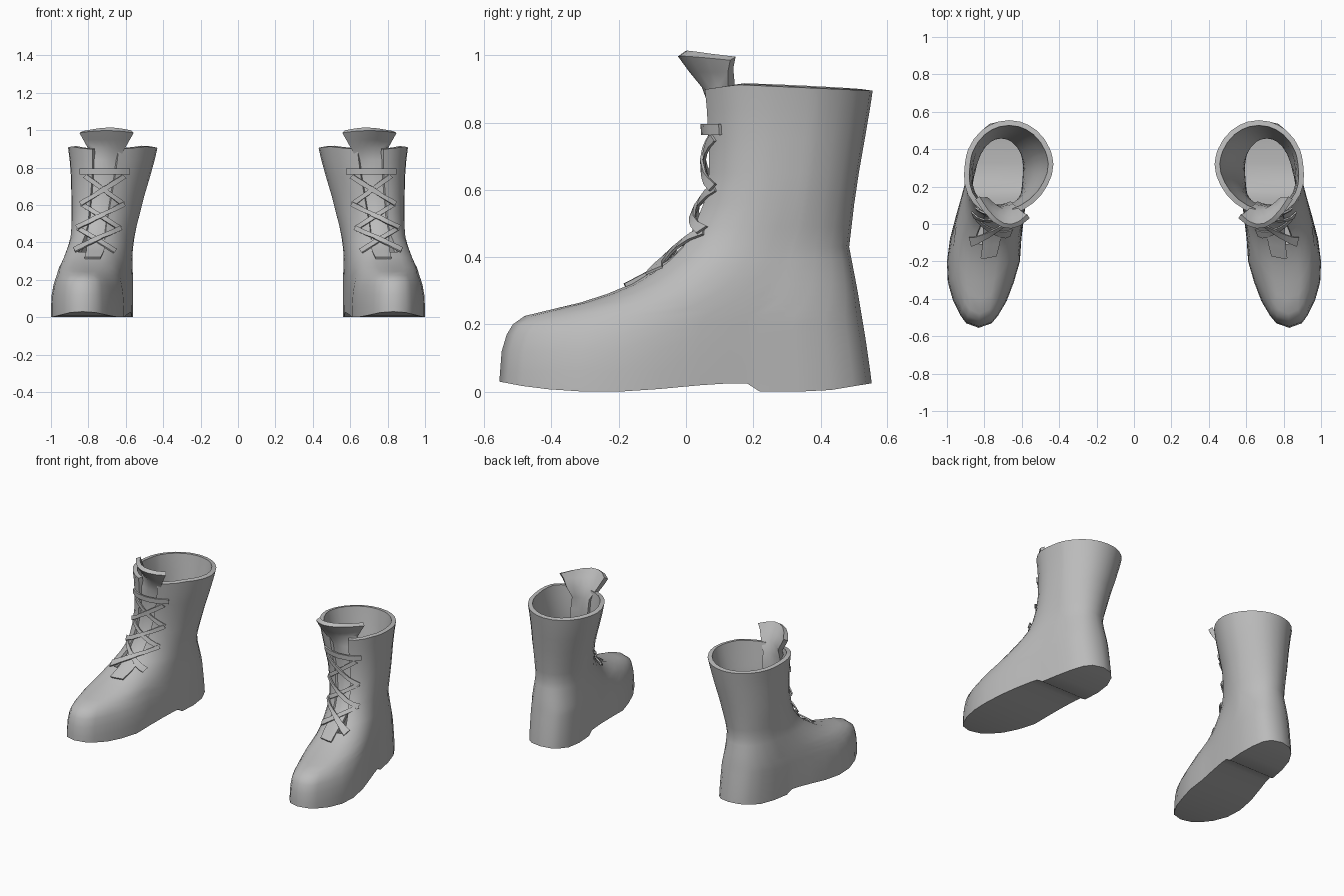
import bpy, bmesh, math
from mathutils import Vector
from mathutils.bvhtree import BVHTree

old = bpy.data.objects.get("Cube")
if old:
    bpy.data.objects.remove(old, do_unlink=True)

grey = bpy.data.materials.new("plain grey")
grey.use_nodes = True
grey.diffuse_color = (0.5, 0.5, 0.5, 1)
grey.node_tree.nodes["Principled BSDF"].inputs["Base Color"].default_value = (0.5, 0.5, 0.5, 1)


def lerp_table(table, v):
    """Linear interpolation in a short table of (key, value) pairs."""
    if v <= table[0][0]:
        return table[0][1]
    for (a, p), (b, q) in zip(table, table[1:]):
        if v <= b:
            return p + (q - p) * (v - a) / (b - a)
    return table[-1][1]


def finish(bm, name, thickness):
    """Thicken inward, mirror to the other foot, and shade."""
    bmesh.ops.recalc_face_normals(bm, faces=bm.faces)
    me = bpy.data.meshes.new(name)
    bm.to_mesh(me)
    bm.free()
    me.materials.append(grey)
    ob = bpy.data.objects.new(name, me)
    bpy.context.collection.objects.link(ob)
    sol = ob.modifiers.new("thickness", 'SOLIDIFY')
    sol.thickness = thickness
    sol.offset = -1
    mir = ob.modifiers.new("pair", 'MIRROR')
    mir.use_mirror_merge = False
    bpy.ops.object.select_all(action='DESELECT')
    ob.select_set(True)
    bpy.context.view_layer.objects.active = ob
    bpy.ops.object.convert(target='MESH')
    bpy.ops.object.shade_smooth_by_angle(angle=math.radians(42))
    return ob


def sheet(bm, rows):
    """Quad grid through rows of points."""
    vs = [[bm.verts.new(p) for p in r] for r in rows]
    for a, b in zip(vs, vs[1:]):
        for i in range(len(a) - 1):
            bm.faces.new((a[i], a[i + 1], b[i + 1], b[i]))


# Side profile: front and back y by height, underside height by y
FRONT = [(.03, -.555), (.12, -.548), (.18, -.53), (.22, -.50), (.24, -.42), (.26, -.33),
         (.285, -.25), (.31, -.18), (.34, -.13), (.38, -.07), (.43, -.02), (.50, .02),
         (.58, .05), (.66, .06), (.80, .055), (.90, .045)]
BACK = [(.03, .552), (.15, .535), (.30, .51), (.43, .485), (.60, .505), (.80, .54), (.89, .555)]
UNDER = [(-.555, .03), (-.45, .01), (-.30, 0), (-.20, 0), (-.05, .01), (.10, .025),
         (.181, .025), (.218, 0), (.40, 0), (.552, .025)]
TOP = [(y, z) for z, y in FRONT[:13]] + [(.20, 1.0)]
# Foot plan: half width and centre line by y
FOOT_W = [(-.555, 0), (-.53, .07), (-.45, .13), (-.32, .175), (-.20, .195), (-.05, .19),
          (.10, .178), (.25, .165), (.55, .16)]
FOOT_C = [(-.555, .83), (-.32, .82), (-.20, .805), (-.05, .79), (.10, .757), (.25, .73), (.55, .70)]
# Shaft: inner and outer x by height
SHAFT_IN = [(.30, .555), (.43, .545), (.50, .535), (.65, .50), (.80, .455), (.90, .43)]
SHAFT_OUT = [(.30, .88), (.43, .875), (.65, .885), (.80, .89), (.90, .905)]

LEVELS = [0, .06, .12, .17, .20, .225, .245, .265, .29, .32, .35, .39, .43,
          .49, .56, .65, .75, .84, .90]
STEPS = [0, .022, .06, .13, .22, .32, .43, .54, .62, .665, .70, .80, .89, .95, .985, 1]
N = 2 * (len(STEPS) - 1)
SLIT = 10       # level where the front opening starts


def section(y, z, yf, yb):
    """Centre x and half width of the boot at depth y and height z."""
    u = min(1, max(0, z / lerp_table(TOP, y))) if z > .03 else 0
    heel = max(0, (y - .25) / (yb - .25))
    foot_w = lerp_table(FOOT_W, y) * max(0, 1 - u ** 3) ** (1 / 3)
    foot_w *= max(0, 1 - min(1, heel) ** 2.5) ** .4
    v = (2 * y - yf - yb) / (yb - yf)
    xi, xo = lerp_table(SHAFT_IN, z), lerp_table(SHAFT_OUT, z)
    shaft_w = (xo - xi) / 2 * math.sqrt(max(0, 1 - v * v))
    shaft_c = (xo + xi) / 2 + .17 * max(0, .3 - y)
    b = min(1, max(0, (z - .22) / .28))
    b = b * b * (3 - 2 * b)
    return lerp_table(FOOT_C, y) * (1 - b) + shaft_c * b, foot_w * (1 - b) + shaft_w * b


# Boot shell: stacked rings from sole to rim
bm = bmesh.new()
rings = []
for z in LEVELS:
    yf, yb = lerp_table(FRONT, z), lerp_table(BACK, z)
    ring = []
    for k in range(N):
        j = min(k, N - k)
        y = yf + (yb - yf) * STEPS[j]
        c, w = section(y, z, yf, yb)
        if j in (0, N // 2):
            w = 0
        pz = z
        if z == 0:
            pz = lerp_table(UNDER, y)
        elif z == LEVELS[-1]:
            pz = min(.897 + .15 * (y - yf), .915 - .045 * (y - .1))
        ring.append(bm.verts.new((c + (w if k <= N // 2 else -w), y, pz)))
    rings.append(ring)
front_faces = []
for i, (a, b) in enumerate(zip(rings, rings[1:])):
    for k in range(N):
        m = (k + 1) % N
        f = bm.faces.new((a[k], a[m], b[m], b[k]))
        if i >= SLIT and k in (0, N - 1):
            front_faces.append(f)
# Sole underside in strips, with the heel step
s = rings[0]
for k in range(N // 2):
    loop = [s[k], s[k + 1], s[(N - k - 1) % N], s[(N - k) % N]]
    bm.faces.new(list(dict.fromkeys(loop)))
bmesh.ops.recalc_face_normals(bm, faces=bm.faces)
skin = BVHTree.FromBMesh(bm)
bmesh.ops.delete(bm, geom=front_faces, context='FACES')
loose = [v for v in bm.verts if not v.link_faces]
bmesh.ops.delete(bm, geom=loose, context='VERTS')
finish(bm, "boot_shell", .028)


def on_skin(x, z, lift):
    """Point on the front of the boot at x, z, lifted along its normal."""
    hit, n, _, _ = skin.ray_cast(Vector((x, -2, z)), Vector((0, 1, 0)))
    if n.y > 0:
        n = -n
    return hit + n * lift


def lace_centre(z):
    return lerp_table([(.31, .778), (.35, .765), (.47, .745), (.60, .725), (.78, .712)], z)


# Tongue: follows the opening, then flares out above the rim
bm = bmesh.new()
rows = []
for z, w, lift in ((.312, .042, .010), (.35, .045, .008), (.39, .05, 0), (.45, .06, -.012),
                   (.55, .07, -.015), (.66, .075, -.015), (.76, .08, -.015), (.84, .08, -.015)):
    rows.append([on_skin(lace_centre(z) + w * t / 3, z, lift) for t in range(-3, 4)])
for z, w, y, bend in ((.905, .10, .055, 3.5), (.95, .125, .018, 4), (.988, .145, -.018, 4.7)):
    row = []
    for t in range(-3, 4):
        d = w * t / 3
        row.append((.703 + d, y + bend * d * d + .35 * d, z + (.01 - .6 * d * d if z > .96 else 0)))
    rows.append(row)
sheet(bm, rows)
finish(bm, "tongue", .028)


# Laces: flat crossed straps and one bar at the top
def strap(x0, z0, x1, z1, lift, half=.012, n=8):
    bm = bmesh.new()
    d = Vector((x1 - x0, z1 - z0)).normalized() * half
    rows = []
    for i in range(n + 1):
        t = i / n
        x, z = x0 + (x1 - x0) * t, z0 + (z1 - z0) * t
        rows.append([on_skin(x - d.y, z + d.x, lift), on_skin(x + d.y, z - d.x, lift)])
    sheet(bm, rows)
    return bm


HOLES = [(.35, .105), (.475, .108), (.605, .108), (.755, .10)]
for i, ((za, wa), (zb, wb)) in enumerate(zip(HOLES, HOLES[1:])):
    ca, cb = lace_centre(za), lace_centre(zb)
    finish(strap(ca - wa, za, cb + wb, zb, .010), f"lace_rising_{i + 1}", .008)
    finish(strap(ca + wa, za, cb - wb, zb, .017), f"lace_crossing_{i + 1}", .008)
finish(strap(.585, .78, .84, .78, .012, half=.016), "lace_top_bar", .01)
